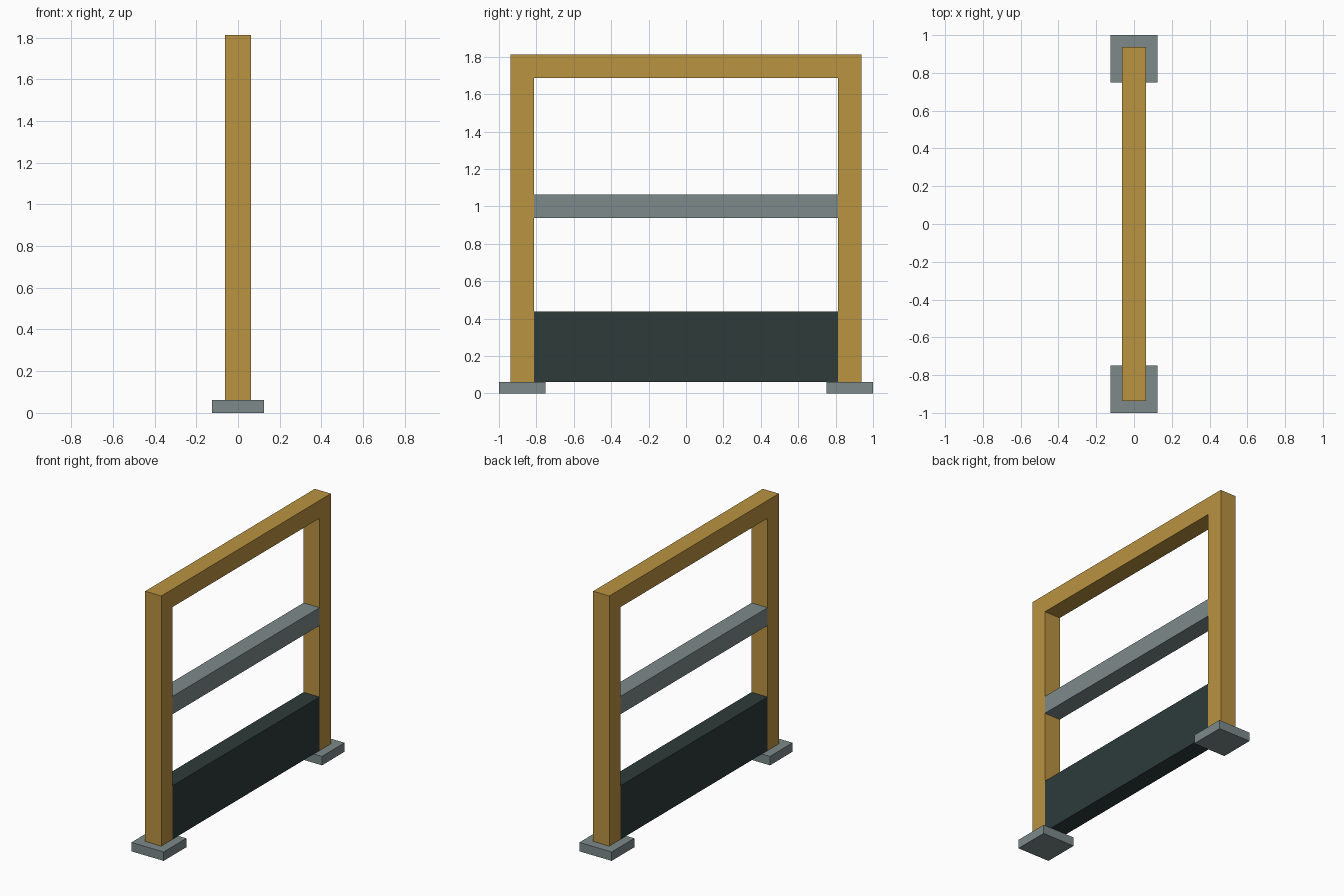
import bpy
import bmesh

if "Cube" in bpy.data.objects:
    bpy.data.objects.remove(bpy.data.objects["Cube"])


def material(name, srgb):
    lin = [((c / 255 + 0.055) / 1.055) ** 2.4 for c in srgb]
    m = bpy.data.materials.new(name)
    m.diffuse_color = (*lin, 1.0)
    m.use_nodes = True
    m.node_tree.nodes["Principled BSDF"].inputs["Base Color"].default_value = m.diffuse_color
    return m


gold = material("mustard_yellow", (186, 147, 64))
grey = material("steel_grey", (125, 138, 138))
dark = material("dark_slate", (45, 59, 58))


def extrude_profile(name, points, half_x, mat):
    """Extrude a closed (y, z) outline across x, centred on x = 0."""
    bm = bmesh.new()
    face = bm.faces.new([bm.verts.new((-half_x, y, z)) for y, z in points])
    res = bmesh.ops.extrude_face_region(bm, geom=[face])
    verts = [g for g in res["geom"] if isinstance(g, bmesh.types.BMVert)]
    bmesh.ops.translate(bm, verts=verts, vec=(2 * half_x, 0, 0))
    bmesh.ops.recalc_face_normals(bm, faces=bm.faces)
    me = bpy.data.meshes.new(name)
    bm.to_mesh(me)
    bm.free()
    me.materials.append(mat)
    ob = bpy.data.objects.new(name, me)
    bpy.context.collection.objects.link(ob)
    return ob


def box(name, y0, y1, z0, z1, half_x, mat):
    return extrude_profile(name, [(y0, z0), (y1, z0), (y1, z1), (y0, z1)], half_x, mat)


HALF = 0.0625            # half the bar thickness
OUT, INN = 0.9375, 0.8125  # outer and inner faces of the posts
BASE, TOP = 0.0625, 1.8125

# Frame: two posts and a top beam in one piece
extrude_profile("frame", [
    (-OUT, BASE), (-INN, BASE), (-INN, TOP - 0.125), (INN, TOP - 0.125),
    (INN, BASE), (OUT, BASE), (OUT, TOP), (-OUT, TOP)], HALF, gold)

# Middle rail and kick board between the posts
box("middle_rail", -INN, INN, 0.9375, 1.0625, HALF, grey)
box("kick_board", -INN, INN, BASE, 0.4375, HALF, dark)

# Square foot plates
box("front_foot", -1.0, -0.75, 0.0, BASE, 0.125, grey)
box("back_foot", 0.75, 1.0, 0.0, BASE, 0.125, grey)
